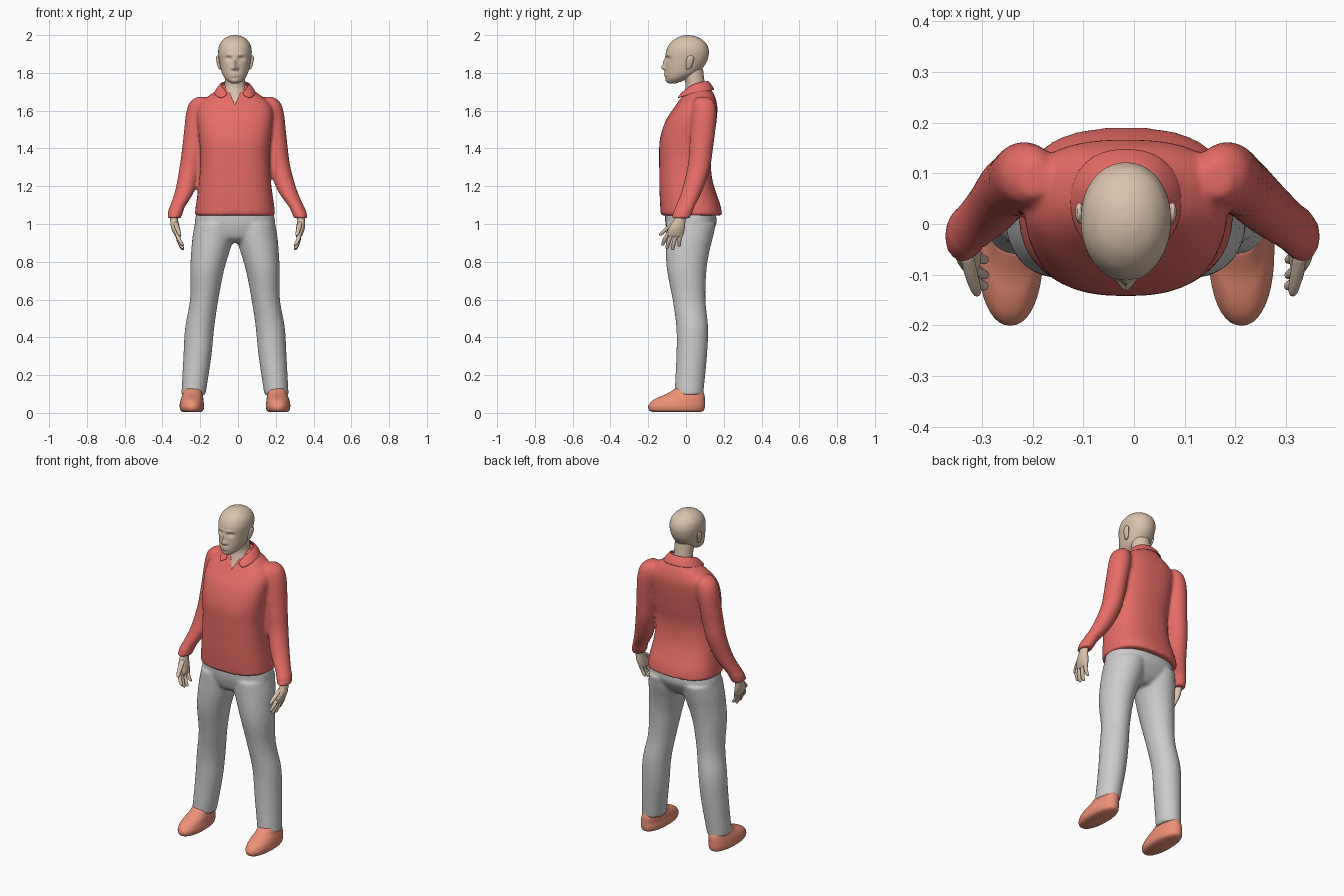
import bpy, bmesh, math

if "Cube" in bpy.data.objects:
    bpy.data.objects.remove(bpy.data.objects["Cube"])

X0 = -0.016  # the figure's own mid-line


def material(name, rgb):
    m = bpy.data.materials.new(name)
    m.diffuse_color = (*rgb, 1)
    m.use_nodes = True
    m.node_tree.nodes["Principled BSDF"].inputs["Base Color"].default_value = m.diffuse_color
    return m


RED = material("red_cloth", (0.8, 0.15, 0.13))
SHOE = material("shoe_leather", (0.85, 0.28, 0.18))
SKIN = material("skin", (0.7, 0.54, 0.41))


def smooth_rings(rings, n):
    """Catmull-Rom interpolation between the given sections."""
    out = []
    for i in range(len(rings) - 1):
        a, b, c, d = (rings[max(0, min(len(rings) - 1, i + k))] for k in (-1, 0, 1, 2))
        for s in range(n):
            t = s / n
            out.append([0.5 * (2 * q + (r - p) * t + (2 * p - 5 * q + 4 * r - w) * t * t
                               + (3 * q - p - 3 * r + w) * t ** 3)
                        for p, q, r, w in zip(a, b, c, d)])
    return out + [list(rings[-1])]


def loft(bm, rings, side=1, power=2.0, sides=32, steps=5):
    """Skin horizontal sections (z, cx, cy, rx, ry), capped at both ends."""
    loops = []
    for z, cx, cy, rx, ry in smooth_rings(rings, steps):
        loop = []
        for k in range(sides):
            a = 2 * math.pi * k / sides
            c, s = math.cos(a), math.sin(a)
            x = cx + rx * math.copysign(abs(c) ** (2 / power), c)
            y = cy + ry * math.copysign(abs(s) ** (2 / power), s)
            loop.append(bm.verts.new((side * x, y, z)))
        loops.append(loop)
    for lo, hi in zip(loops, loops[1:]):
        for k in range(sides):
            j = (k + 1) % sides
            bm.faces.new((lo[k], lo[j], hi[j], hi[k]))
    bm.faces.new(loops[0][::-1])
    bm.faces.new(loops[-1])


def body(rows):
    """Sections on the mid-line from (z, half width, front y, back y)."""
    return [(z, 0, (f + b) / 2, w, (b - f) / 2) for z, w, f, b in rows]


def finish(name, bm, mat=None):
    bmesh.ops.recalc_face_normals(bm, faces=bm.faces)
    me = bpy.data.meshes.new(name)
    bm.to_mesh(me)
    bm.free()
    ob = bpy.data.objects.new(name, me)
    bpy.context.collection.objects.link(ob)
    ob.location.x = X0
    if mat:
        me.materials.append(mat)
    bpy.ops.object.select_all(action='DESELECT')
    ob.select_set(True)
    bpy.context.view_layer.objects.active = ob
    bpy.ops.object.shade_smooth_by_angle(angle=math.radians(50))
    return ob


def fuse(ob, voxel, repeat):
    """Merge overlapping lofts into one soft skin."""
    r = ob.modifiers.new("fuse", 'REMESH')
    r.mode, r.voxel_size, r.use_smooth_shade = 'VOXEL', voxel, True
    s = ob.modifiers.new("soften", 'SMOOTH')
    s.factor, s.iterations = 0.5, repeat


def sway(rings, side):
    """The lower arms hang slightly differently on each side."""
    return [(z, cx + side * 0.05 * max(0, 1.3 - z), *rest) for z, cx, *rest in rings]


# Shirt: torso and both sleeves
bm = bmesh.new()
loft(bm, body([(1.045, .213, -.133, .192), (1.1, .207, -.137, .182), (1.17, .197, -.14, .158),
               (1.25, .188, -.141, .137), (1.35, .183, -.142, .132), (1.45, .19, -.138, .148),
               (1.55, .2, -.106, .162), (1.62, .195, -.06, .166), (1.67, .15, -.025, .155),
               (1.71, .095, .008, .135), (1.738, .07, .025, .12)]), power=2.5, sides=48)
SLEEVE = [(1.672, .18, .09, .025, .035), (1.64, .19, .095, .052, .058), (1.58, .2, .096, .06, .066),
          (1.5, .211, .09, .058, .066), (1.4, .222, .08, .058, .063), (1.3, .238, .068, .056, .06),
          (1.18, .27, .033, .052, .055), (1.09, .316, -.006, .04, .05), (1.075, .323, -.012, .041, .051),
          (1.03, .336, -.028, .036, .049)]
for s in (-1, 1):
    loft(bm, sway(SLEEVE, s), s)
shirt = finish("shirt", bm, RED)
fuse(shirt, 0.009, 4)

# V-shaped neck opening
bm = bmesh.new()
tri = [(-.075, 1.8), (.075, 1.8), (0, 1.63)]
a, b = [[bm.verts.new((x, y, z)) for x, z in tri] for y in (-.25, .03)]
bm.faces.new(a)
bm.faces.new(b[::-1])
for i in range(3):
    j = (i + 1) % 3
    bm.faces.new((a[i], b[i], b[j], a[j]))
cutter = finish("neck_opening_cutter", bm)
cutter.hide_render = True
cutter.hide_viewport = True
cut = shirt.modifiers.new("neck_opening", 'BOOLEAN')
cut.operation, cut.object, cut.solver = 'DIFFERENCE', cutter, 'EXACT'

# Shirt collar: half strip, mirrored
bm = bmesh.new()
top = [(0, .118, 1.757), (.045, .108, 1.757), (.076, .062, 1.75), (.068, .012, 1.728), (.03, -.032, 1.682)]
low = [(0, .152, 1.71), (.07, .14, 1.708), (.114, .08, 1.697), (.11, .005, 1.684), (.076, -.05, 1.66)]
mid = [tuple(.5 * (p + q) + (.005 if i == 2 else 0) for i, (p, q) in enumerate(zip(t, l)))
       for t, l in zip(top, low)]
grid = [[bm.verts.new(p) for p in row] for row in (top, mid, low)]
for r in range(2):
    for i in range(4):
        bm.faces.new((grid[r][i], grid[r][i + 1], grid[r + 1][i + 1], grid[r + 1][i]))
for row in (grid[0], grid[2]):
    bm.verts.index_update()
collar = finish("collar", bm, RED)
m = collar.modifiers.new("mirror", 'MIRROR')
m.use_clip = True
m = collar.modifiers.new("thickness", 'SOLIDIFY')
m.thickness, m.offset = 0.008, 0
collar.modifiers.new("round", 'SUBSURF').levels = 2
collar.modifiers["round"].render_levels = 2

# Trousers: hips and both legs
bm = bmesh.new()
loft(bm, body([(.9, .07, -.05, .085), (.925, .13, -.085, .115), (.96, .2, -.1, .14),
               (1.01, .213, -.11, .162), (1.09, .195, -.11, .15)]), power=2.3, sides=48)
LEG = [(.095, .22, .015, .064, .076), (.3, .199, .03, .074, .081), (.45, .187, .033, .077, .084),
       (.6, .163, .016, .075, .087), (.75, .148, .004, .089, .104), (.85, .131, .008, .101, .115),
       (.93, .115, .018, .11, .125), (1.0, .105, .026, .108, .132)]
for s in (-1, 1):
    loft(bm, LEG, s)
fuse(finish("trousers", bm), 0.009, 4)

# Shoes
FOOT = [(0.005, .228, -.05, .048, .128), (.014, .228, -.05, .06, .145), (.035, .228, -.05, .065, .15),
        (.06, .228, -.042, .062, .142), (.08, .226, -.026, .058, .126), (.1, .224, -.004, .053, .1),
        (.128, .222, .012, .05, .07)]
for s, label in ((-1, "right"), (1, "left")):
    bm = bmesh.new()
    loft(bm, FOOT, s, power=2.2, sides=40)
    finish("shoe_" + label, bm, SHOE)

# Hands: palm, four fingers and a thumb
PALM = [(1.06, .335, -.026, .022, .03), (1.02, .336, -.034, .021, .031), (.98, .331, -.048, .023, .042),
        (.945, .322, -.058, .019, .045), (.93, .319, -.06, .012, .038)]
FINGERS = [(-.092, -.122, .885), (-.07, -.1, .868), (-.045, -.07, .862), (-.022, -.036, .88)]
for s, label in ((-1, "right"), (1, "left")):
    bm = bmesh.new()
    loft(bm, sway(PALM, s), s, sides=24)
    for y0, y1, z in FINGERS:
        f = [(.955, .324, y0, .012, .011), ((.955 + z) / 2, .316, (y0 + y1) / 2 - .005, .011, .011),
             (z + .008, .301, y1, .009, .009), (z, .298, y1, .004, .004)]
        loft(bm, sway(f, s), s, sides=12)
    thumb = [(1.01, .33, -.055, .013, .018), (.98, .322, -.095, .013, .016),
             (.95, .313, -.128, .01, .013), (.938, .31, -.135, .005, .006)]
    loft(bm, sway(thumb, s), s, sides=12)
    finish("hand_" + label, bm, SKIN)

# Neck and upper chest
bm = bmesh.new()
loft(bm, body([(1.58, .085, -.06, .1), (1.63, .085, -.038, .1), (1.68, .07, -.014, .1),
               (1.73, .056, -.002, .1), (1.77, .054, -.01, .096), (1.82, .055, -.03, .09)]))
finish("neck", bm, SKIN)

# Head, with the face pushed and pulled: (x, z, spread x, spread z, y shift)
FACE = [(0, 1.828, .012, .013, -.021), (0, 1.855, .009, .02, -.012), (.014, 1.824, .008, .008, -.006),
        (.034, 1.876, .017, .011, .013), (.034, 1.874, .01, .006, -.004), (.03, 1.896, .022, .008, -.004),
        (0, 1.79, .024, .012, -.008), (0, 1.791, .022, .003, .004), (0, 1.757, .022, .01, -.004)]
bm = bmesh.new()
loft(bm, body([(1.745, .018, -.09, -.05), (1.752, .032, -.1, -.03), (1.77, .052, -.107, .01),
               (1.795, .067, -.11, .06), (1.825, .076, -.11, .088), (1.86, .083, -.109, .11),
               (1.895, .088, -.108, .12), (1.925, .088, -.102, .12), (1.955, .079, -.086, .108),
               (1.98, .058, -.058, .08), (1.995, .03, -.025, .045), (2.0, .006, 0, .015)]),
     power=2.1, sides=96, steps=9)
for v in bm.verts:
    if v.co.y < -.03:
        x, z = abs(v.co.x), v.co.z
        v.co.y += sum(d * math.exp(-((x - fx) / sx) ** 2 - ((z - fz) / sz) ** 2)
                      for fx, fz, sx, sz, d in FACE)
finish("head", bm, SKIN)

# Ears
for s, label in ((-1, "right"), (1, "left")):
    bm = bmesh.new()
    loft(bm, [(1.818, .078, .01, .004, .008), (1.83, .082, .014, .008, .014), (1.86, .089, .02, .009, .02),
              (1.882, .092, .024, .008, .018), (1.891, .092, .026, .004, .008)], s, sides=16)
    finish("ear_" + label, bm, SKIN)
